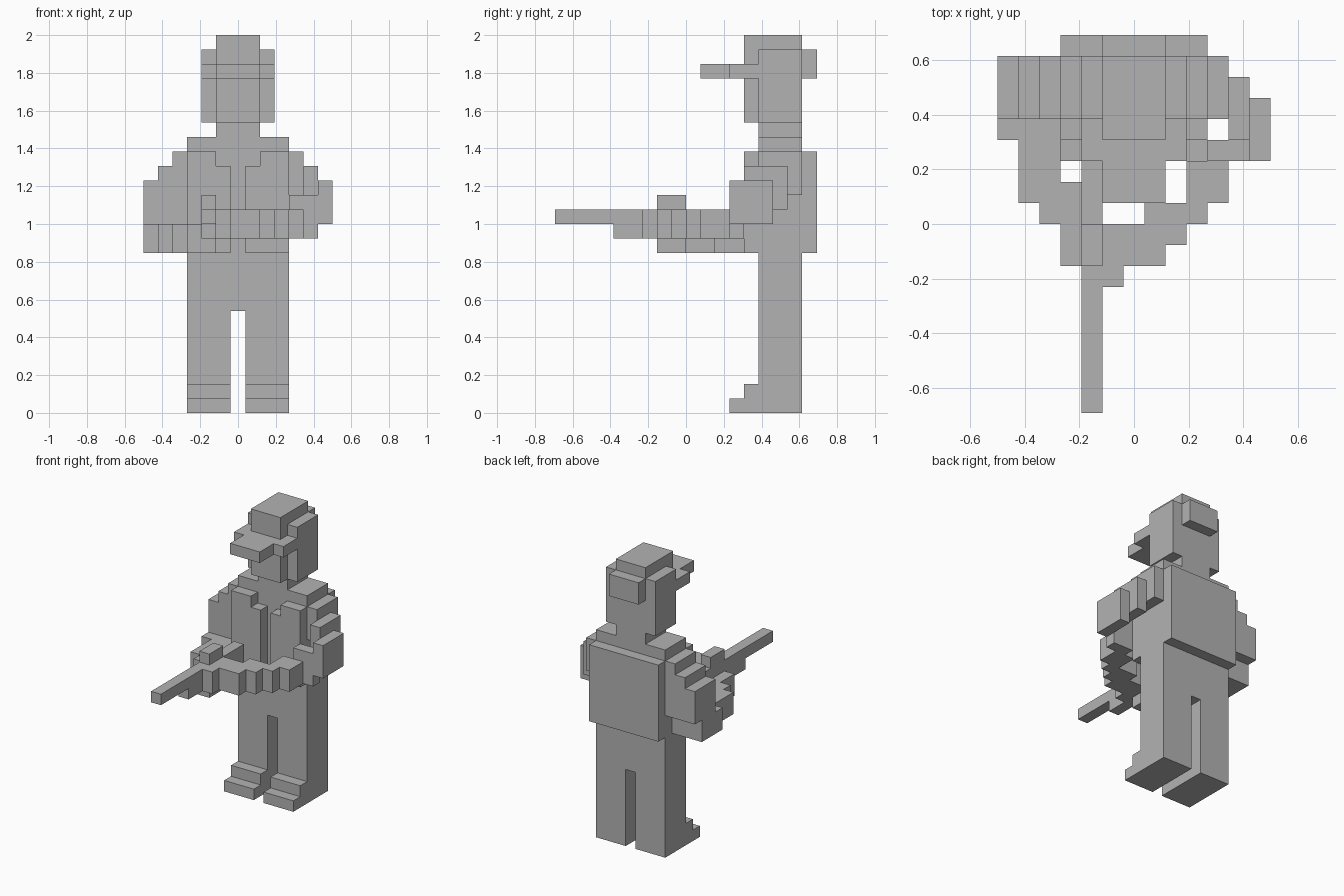
import bpy, bmesh
from itertools import product

cube = bpy.data.objects.get("Cube")
if cube:
    bpy.data.objects.remove(cube, do_unlink=True)

U = 2 / 26                      # edge of one block
OX, OY = 6.5, 9                 # centre of the block grid

grey = bpy.data.materials.new("plain grey")
grey.use_nodes = True
COLOUR = (0.45, 0.45, 0.45, 1)
grey.diffuse_color = COLOUR
grey.node_tree.nodes["Principled BSDF"].inputs["Base Color"].default_value = COLOUR


def corner_ring(cell, axis, side):
    """Four corners of one side of a block, wound outwards."""
    a, b = (axis + 1) % 3, (axis + 2) % 3
    ring = []
    for da, db in ((0, 0), (1, 0), (1, 1), (0, 1)):
        p = list(cell)
        p[axis] += side
        p[a] += da
        p[b] += db
        ring.append(tuple(p))
    return ring if side else ring[::-1]


def blocks(name, *boxes):
    """One clean shell around the union of boxes (x0, x1, y0, y1, z0, z1)."""
    cells = set()
    for x0, x1, y0, y1, z0, z1 in boxes:
        cells.update(product(range(x0, x1), range(y0, y1), range(z0, z1)))
    bm = bmesh.new()
    verts = {}
    for cell in sorted(cells):
        for axis, side in product(range(3), (0, 1)):
            near = list(cell)
            near[axis] += 2 * side - 1
            if tuple(near) in cells:
                continue
            ring = corner_ring(cell, axis, side)
            for p in ring:
                if p not in verts:
                    verts[p] = bm.verts.new(((p[0] - OX) * U, (p[1] - OY) * U, p[2] * U))
            bm.faces.new([verts[p] for p in ring])
    bmesh.ops.dissolve_limit(bm, angle_limit=0.01, verts=bm.verts[:], edges=bm.edges[:])
    mesh = bpy.data.meshes.new(name)
    bm.to_mesh(mesh)
    bm.free()
    mesh.materials.append(grey)
    obj = bpy.data.objects.new(name, mesh)
    bpy.context.collection.objects.link(obj)
    return obj


def mirrored(box):
    """Same box on the other side of the body."""
    return (13 - box[1], 13 - box[0]) + tuple(box[2:])


# Torso, hips, legs and stepped boots
leg = [(3, 6, 14, 17, 0, 7), (3, 6, 12, 14, 0, 1), (3, 6, 13, 14, 1, 2)]
blocks("body", (3, 10, 14, 17, 7, 19), (5, 8, 14, 17, 19, 20),
       *leg, *map(mirrored, leg))

# Open vest front and back pack
vest = [(3, 5, 13, 14, 11, 18), (5, 6, 13, 14, 11, 17)]
blocks("right_vest_panel", *vest)
blocks("left_vest_panel", *map(mirrored, vest))
blocks("back_pack", (3, 10, 17, 18, 11, 18))

# Head with cap, peak and rear bulge
blocks("head", (4, 9, 14, 17, 20, 25), (5, 8, 13, 17, 20, 26),
       (4, 9, 12, 14, 23, 24), (5, 8, 10, 12, 23, 24), (5, 8, 17, 18, 23, 25))

# Left arm: stepped upper arm, then forearm reaching across to the rifle
blocks("left_arm",
       *[(10 + k, 11 + k, 14 - k, 17 - k, 15 - k, 18 - k) for k in range(3)],
       (10, 12, 12, 13, 12, 15), (9, 11, 10, 12, 12, 14),
       (7, 10, 9, 10, 12, 14), (5, 9, 8, 9, 12, 14),
       (5, 8, 7, 8, 12, 14), (5, 6, 6, 7, 12, 14))

# Right arm: upper arm, elbow, forearm and hand under the grip
blocks("right_arm",
       *[(k, k + 1, 14, 17, 13, 16 + k) for k in range(3)],
       (0, 3, 13, 16, 11, 13), (1, 3, 10, 13, 11, 13),
       (2, 4, 9, 11, 11, 13), (3, 5, 7, 9, 11, 13))

# Rifle: barrel, body with stock, sight
blocks("rifle", (4, 5, 0, 4, 13, 14), (4, 5, 4, 12, 12, 14), (4, 5, 7, 9, 14, 15))
